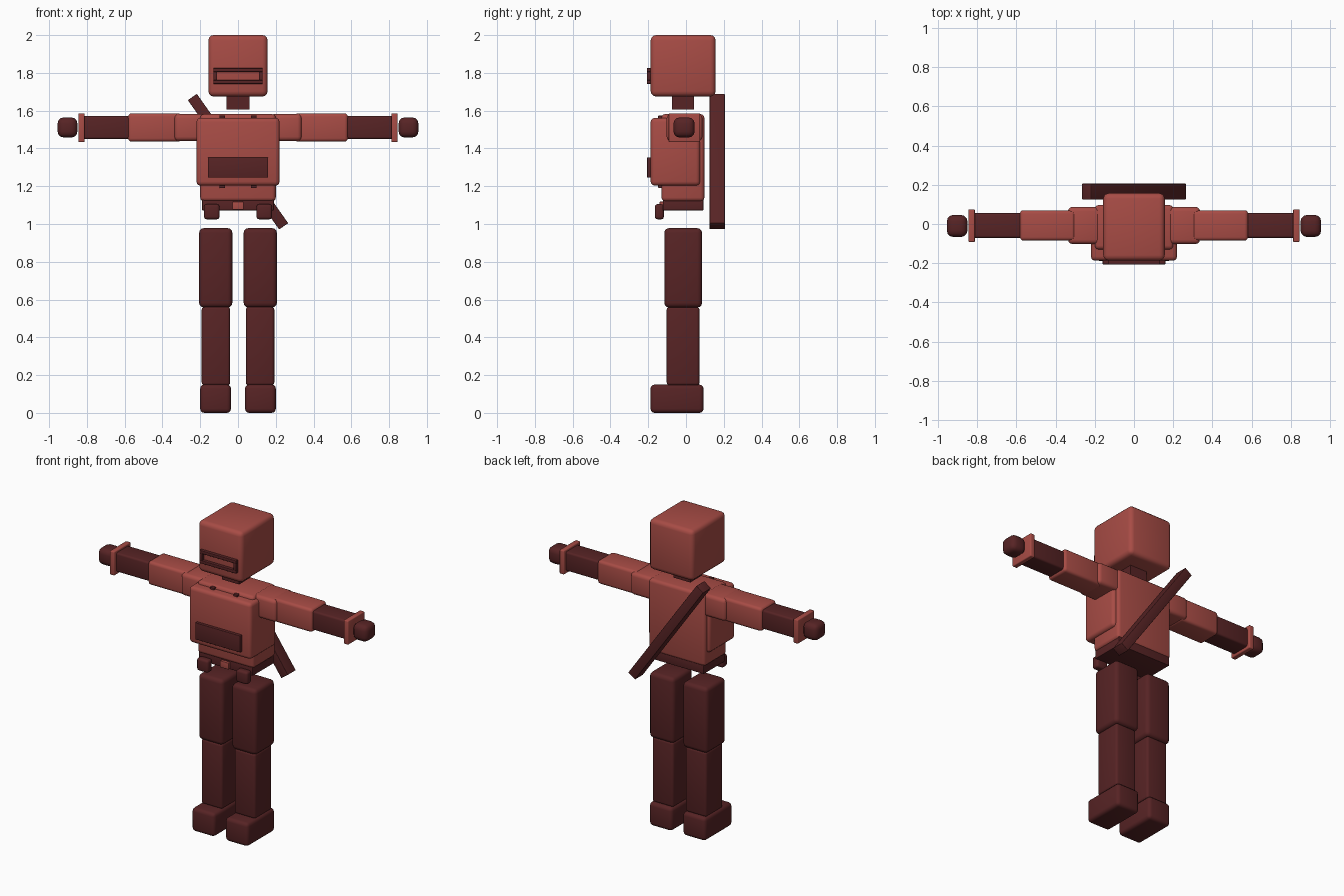
import bpy
import math

if "Cube" in bpy.data.objects:
    bpy.data.objects.remove(bpy.data.objects["Cube"], do_unlink=True)


def material(name, colour):
    m = bpy.data.materials.new(name)
    m.use_nodes = True
    m.diffuse_color = (*colour, 1)
    m.node_tree.nodes["Principled BSDF"].inputs["Base Color"].default_value = (*colour, 1)
    return m


RED = material("brick red", (0.39, 0.072, 0.06))
DARK = material("dark maroon", (0.095, 0.017, 0.018))


def box(name, x, y, z, mat, bevel=0.02, tilt=0):
    """Rounded box given by its low and high limit on each axis."""
    lims = (x, y, z)
    bpy.ops.mesh.primitive_cube_add(size=1, location=[(a + b) / 2 for a, b in lims])
    ob = bpy.context.object
    ob.name = name
    ob.scale = [b - a for a, b in lims]
    bpy.ops.object.transform_apply(location=False, rotation=False, scale=True)
    ob.rotation_euler.y = tilt
    ob.data.materials.append(mat)
    if bevel:
        mod = ob.modifiers.new("rounding", "BEVEL")
        mod.width = bevel
        mod.segments = 3
        bpy.ops.object.modifier_apply(modifier=mod.name)
        bpy.ops.object.shade_smooth_by_angle(angle=math.radians(40))
    return ob


def pair(name, x, y, z, mat, bevel=0.02):
    """The same box on the left (+x) and mirrored on the right."""
    box("left_" + name, x, y, z, mat, bevel)
    box("right_" + name, (-x[1], -x[0]), y, z, mat, bevel)


# Head, visor frame and neck
box("head", (-0.157, 0.157), (-0.187, 0.157), (1.675, 2.0), RED, 0.028)
FRAME_Y = (-0.207, -0.175)
box("visor_top", (-0.13, 0.13), FRAME_Y, (1.805, 1.825), DARK, 0.003)
box("visor_bottom", (-0.13, 0.13), FRAME_Y, (1.742, 1.762), DARK, 0.003)
pair("visor_side", (0.11, 0.13), FRAME_Y, (1.76, 1.807), DARK, 0.003)
box("neck", (-0.06, 0.06), (-0.075, 0.042), (1.605, 1.69), DARK, 0)

# Torso and vest
box("torso", (-0.2, 0.2), (-0.13, 0.097), (1.12, 1.582), RED, 0.02)
box("vest", (-0.22, 0.22), (-0.187, 0.075), (1.203, 1.562), RED, 0.022)
box("chest_plate", (-0.16, 0.16), (-0.206, -0.18), (1.245, 1.352), DARK, 0.003)
pair("upper_strap_clip", (0.068, 0.098), (-0.147, -0.12), (1.55, 1.574), DARK, 0.003)
pair("lower_strap_clip", (0.068, 0.098), (-0.147, -0.12), (1.19, 1.21), DARK, 0.003)

# Belt with buckle and pouches
box("belt", (-0.19, 0.19), (-0.123, 0.092), (1.072, 1.13), DARK, 0.003)
box("buckle", (-0.03, 0.03), (-0.14, -0.11), (1.076, 1.118), RED, 0.003)
pair("pouch", (0.098, 0.18), (-0.165, -0.117), (1.025, 1.105), DARK, 0.014)

# Arms
pair("shoulder", (0.17, 0.337), (-0.102, 0.087), (1.44, 1.582), RED, 0.022)
pair("upper_arm", (0.3, 0.582), (-0.085, 0.07), (1.436, 1.586), RED, 0.018)
pair("forearm", (0.56, 0.83), (-0.071, 0.055), (1.45, 1.572), DARK, 0.012)
pair("cuff", (0.812, 0.845), (-0.092, 0.075), (1.433, 1.586), RED, 0.006)
pair("hand", (0.85, 0.955), (-0.066, 0.046), (1.458, 1.564), DARK, 0.032)

# Legs
pair("thigh", (0.03, 0.206), (-0.115, 0.085), (0.558, 0.978), DARK, 0.025)
pair("shin", (0.042, 0.192), (-0.102, 0.071), (0.145, 0.562), DARK, 0.015)
pair("foot", (0.037, 0.2), (-0.188, 0.093), (0, 0.15), DARK, 0.022)

# Baton slung across the back
box("baton", (-0.029, 0.029), (0.125, 0.206), (0.911, 1.749), DARK, 0.003,
    tilt=-math.atan2(0.484, 0.685))
